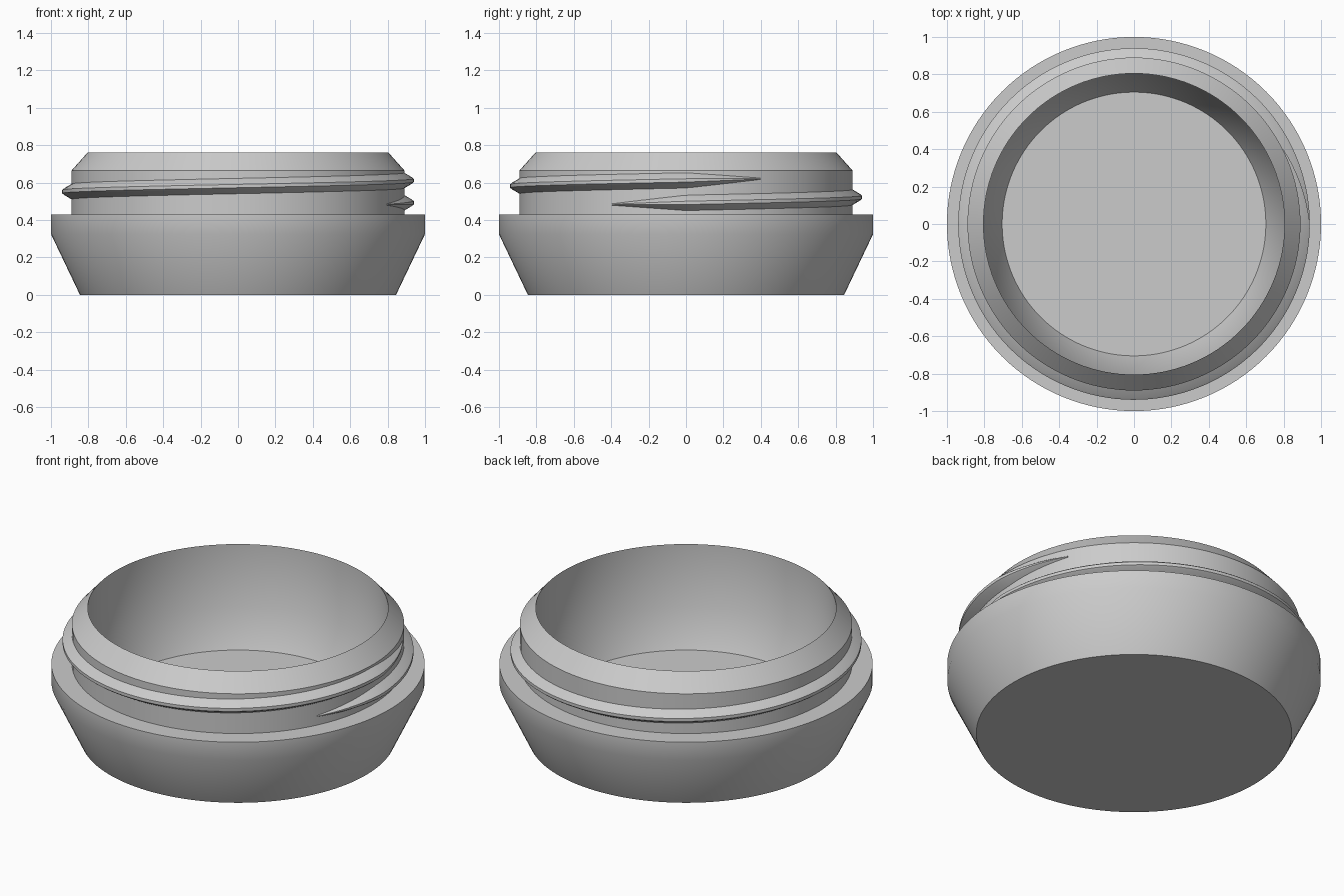
import bpy
import bmesh
from math import cos, sin, pi, radians

SEGMENTS = 128

cube = bpy.data.objects.get("Cube")
if cube:
    bpy.data.objects.remove(cube, do_unlink=True)

# Single plain material
grey = bpy.data.materials.new("plain grey")
grey.use_nodes = True
colour = (0.6, 0.6, 0.6, 1)
grey.diffuse_color = colour
grey.node_tree.nodes["Principled BSDF"].inputs["Base Color"].default_value = colour


def finish(bm, name, angle):
    bmesh.ops.recalc_face_normals(bm, faces=bm.faces)
    mesh = bpy.data.meshes.new(name)
    bm.to_mesh(mesh)
    bm.free()
    mesh.materials.append(grey)
    obj = bpy.data.objects.new(name, mesh)
    bpy.context.collection.objects.link(obj)
    bpy.ops.object.select_all(action="DESELECT")
    obj.select_set(True)
    bpy.context.view_layer.objects.active = obj
    bpy.ops.object.shade_smooth_by_angle(angle=radians(angle))
    return obj


def point(bm, r, angle, z):
    return bm.verts.new((r * cos(angle), r * sin(angle), z))


def bridge(bm, ring_a, ring_b):
    n = len(ring_a)
    for i in range(n):
        j = (i + 1) % n
        bm.faces.new((ring_a[i], ring_a[j], ring_b[j], ring_b[i]))


# Jar body: flared base, shoulder, neck, bevelled lip and hollow inside
profile = [(0.845, 0), (1, 0.325), (1, 0.43), (0.89, 0.43), (0.89, 0.665),
           (0.805, 0.76), (0.805, 0.39), (0.705, 0.18)]
bm = bmesh.new()
rings = [[point(bm, r, 2 * pi * i / SEGMENTS, z) for i in range(SEGMENTS)]
         for r, z in profile]
for lower, upper in zip(rings, rings[1:]):
    bridge(bm, lower, upper)
bm.faces.new(rings[0])
bm.faces.new(rings[-1])
finish(bm, "jar_body", 30)

# Screw thread: one rising turn, with a tapered run-out at each end
NECK, DEPTH, PITCH = 0.885, 0.055, 0.12
section = [(0, -0.044), (0.8, -0.018), (1, -0.009),
           (1, 0.009), (0.8, 0.018), (0, 0.044)]
taper = radians(26.5)
steps = 148
bm = bmesh.new()
rings = []
for i in range(steps + 1):
    angle = -taper + (2 * pi + 2 * taper) * i / steps
    overrun = max(-angle, angle - 2 * pi, 0) / taper
    size = 1 - 0.85 * overrun
    centre = 0.492 + PITCH * angle / (2 * pi)
    rings.append([point(bm, NECK + DEPTH * size * out, angle, centre + up * size)
                  for out, up in section])
for a, b in zip(rings, rings[1:]):
    bridge(bm, a, b)
bm.faces.new(rings[0])
bm.faces.new(rings[-1])
finish(bm, "screw_thread", 50)
